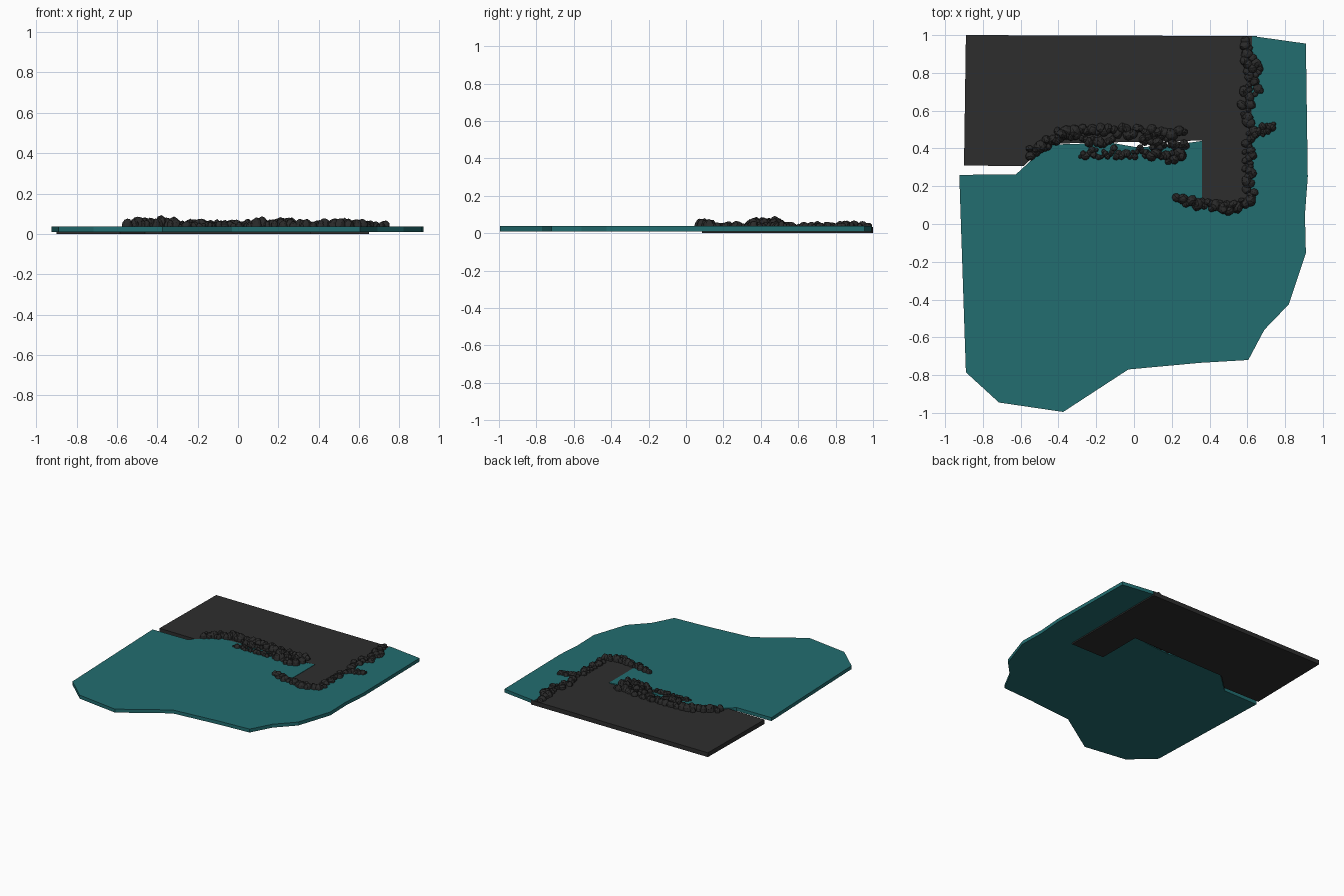
import bpy, bmesh, math, random
from mathutils import Vector

if "Cube" in bpy.data.objects:
    bpy.data.objects.remove(bpy.data.objects["Cube"])

random.seed(7)


def material(name, rgb):
    m = bpy.data.materials.new(name)
    m.diffuse_color = (*rgb, 1)
    m.use_nodes = True
    m.node_tree.nodes["Principled BSDF"].inputs["Base Color"].default_value = m.diffuse_color
    return m


TEAL = material("teal_water", (0.016, 0.155, 0.163))
DARK = material("dark_ground", (0.027, 0.027, 0.027))
ROCK = material("dark_rock", (0.023, 0.023, 0.023))


def finish(bm, name, mat):
    me = bpy.data.meshes.new(name)
    bm.to_mesh(me)
    bm.free()
    me.materials.append(mat)
    ob = bpy.data.objects.new(name, me)
    bpy.context.collection.objects.link(ob)
    return ob


def slab(name, outline, z0, z1, mat):
    bm = bmesh.new()
    face = bm.faces.new([bm.verts.new((x, y, z0)) for x, y in outline])
    top = bmesh.ops.extrude_face_region(bm, geom=[face])["geom"]
    bmesh.ops.translate(bm, vec=(0, 0, z1 - z0),
                        verts=[v for v in top if isinstance(v, bmesh.types.BMVert)])
    bmesh.ops.recalc_face_normals(bm, faces=bm.faces)
    return finish(bm, name, mat)


# Water sheet wrapping around the shore
slab("water", [(-0.925, 0.26), (-0.89, -0.785), (-0.715, -0.945), (-0.375, -0.995),
               (-0.03, -0.77), (0.35, -0.735), (0.605, -0.72), (0.69, -0.56),
               (0.82, -0.425), (0.91, -0.155), (0.905, 0.05), (0.92, 0.25),
               (0.91, 0.955), (0.625, 0.995), (0.62, 0.10), (0.36, 0.12),
               (0.36, 0.44), (0.22, 0.42), (0.02, 0.405), (-0.12, 0.43),
               (-0.45, 0.42), (-0.53, 0.35), (-0.625, 0.263)], 0.01, 0.037, TEAL)

# L-shaped land slab
slab("land", [(-0.89, 1.0), (-0.9, 0.31), (-0.585, 0.306), (-0.46, 0.425),
              (0.36, 0.442), (0.36, 0.085), (0.65, 0.085), (0.65, 0.995)],
     0.0, 0.034, DARK)


def add_rock(bm, x, y, r, height):
    """One lumpy faceted boulder resting on the slabs."""
    verts = bmesh.ops.create_icosphere(bm, subdivisions=2, radius=1)["verts"]
    turn = random.uniform(0, math.tau)
    sx, sy = random.uniform(0.85, 1.15), random.uniform(0.85, 1.15)
    for v in verts:
        p = v.co * random.uniform(0.9, 1.06)
        px, py = p.x * sx * r, p.y * sy * r
        v.co = Vector((x + px * math.cos(turn) - py * math.sin(turn),
                       y + px * math.sin(turn) + py * math.cos(turn),
                       max(0.014, 0.036 + p.z * height)))


def rock_row(name, path, width, step, r0, r1, tall):
    """Rocks scattered along a polyline within a given half width."""
    bm = bmesh.new()
    for (ax, ay), (bx, by) in zip(path, path[1:]):
        a, b = Vector((ax, ay)), Vector((bx, by))
        side = (b - a).normalized().orthogonal()
        n = max(1, round((b - a).length / step))
        for i in range(n):
            p = a.lerp(b, (i + random.uniform(0.2, 0.8)) / n) + side * random.uniform(-width, width)
            r = random.uniform(r0, r1)
            add_rock(bm, p.x, p.y, r, r * tall * random.uniform(0.85, 1.1))
    return finish(bm, name, ROCK)


# Northern breakwater: bent left end, back row, mixed middle, front row
rock_row("breakwater_left", [(-0.56, 0.37), (-0.47, 0.42), (-0.38, 0.49), (-0.3, 0.47)],
         0.022, 0.014, 0.02, 0.034, 1.6)
rock_row("breakwater_back", [(-0.36, 0.49), (0.27, 0.49)], 0.018, 0.019, 0.018, 0.031, 1.3)
rock_row("breakwater_middle", [(-0.28, 0.44), (-0.1, 0.44)], 0.02, 0.018, 0.014, 0.03, 1.5)
rock_row("breakwater_middle_right", [(0.04, 0.43), (0.27, 0.43)], 0.03, 0.013, 0.014, 0.03, 1.6)
rock_row("breakwater_front", [(-0.29, 0.38), (0.06, 0.38)], 0.028, 0.012, 0.011, 0.022, 1.3)
rock_row("breakwater_front_right", [(0.06, 0.37), (0.26, 0.35)], 0.028, 0.013, 0.018, 0.033, 1.6)

# Eastern sea wall with two bulges
rock_row("sea_wall", [(0.6, 0.98), (0.615, 0.8), (0.59, 0.62), (0.62, 0.5),
                      (0.6, 0.3), (0.62, 0.12)], 0.024, 0.014, 0.014, 0.03, 1.0)
rock_row("sea_wall_bulge", [(0.64, 0.47), (0.74, 0.53)], 0.025, 0.011, 0.014, 0.028, 1.25)
rock_row("sea_wall_upper_bulge", [(0.65, 0.86), (0.65, 0.68)], 0.022, 0.017, 0.014, 0.028, 1.0)

# Southern pier hook
rock_row("pier_hook", [(0.62, 0.12), (0.5, 0.085), (0.38, 0.105), (0.3, 0.11), (0.22, 0.125)],
         0.016, 0.014, 0.017, 0.031, 1.5)
